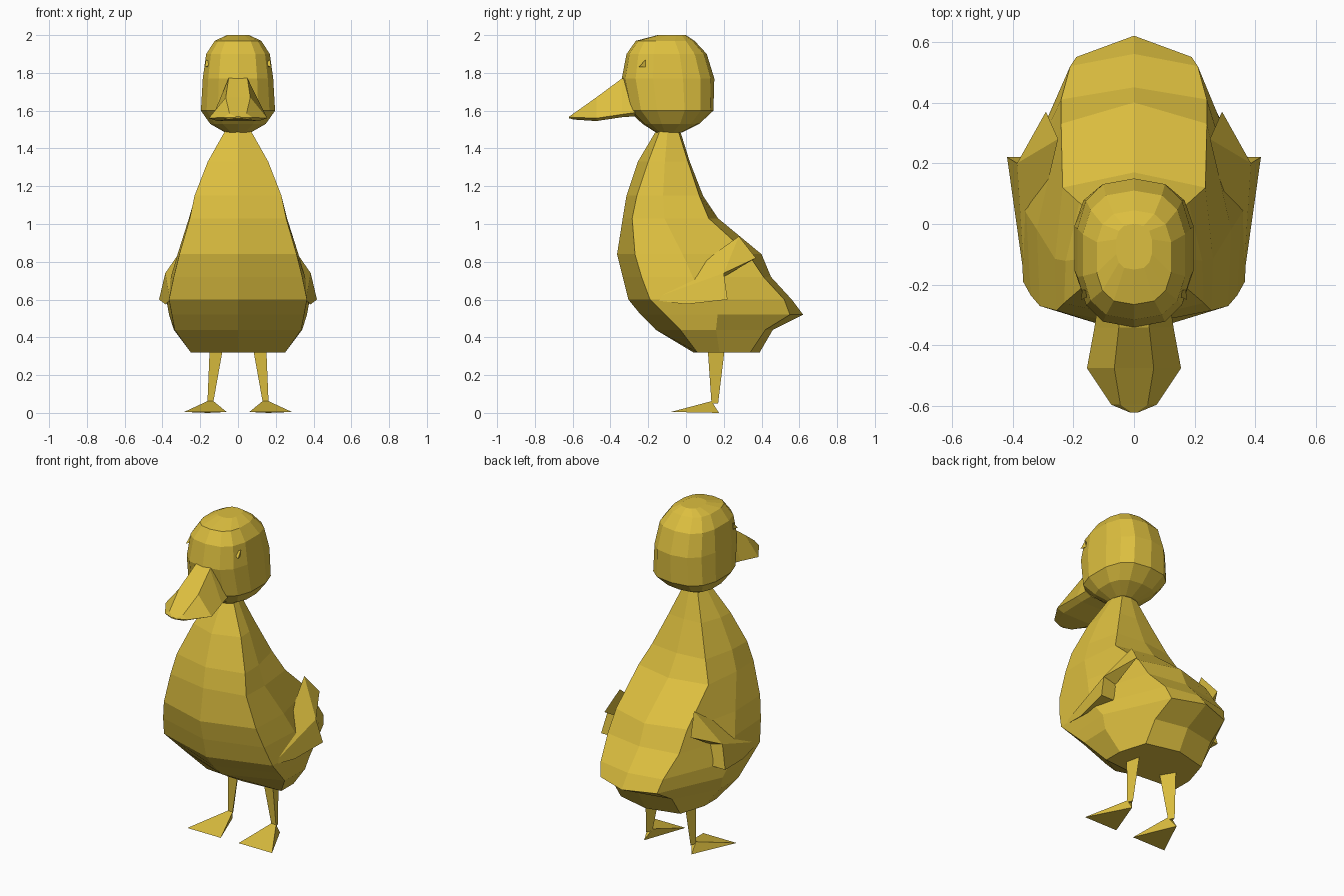
import bpy, bmesh, math

mat = bpy.data.materials.new("yellow_plumage")
mat.diffuse_color = (0.72, 0.52, 0.05, 1)


def make(name, verts, faces):
    bm = bmesh.new()
    vs = [bm.verts.new(v) for v in verts]
    for f in faces:
        bm.faces.new([vs[i] for i in f])
    bmesh.ops.remove_doubles(bm, verts=bm.verts, dist=1e-4)
    bmesh.ops.recalc_face_normals(bm, faces=bm.faces)
    me = bpy.data.meshes.new(name)
    bm.to_mesh(me)
    bm.free()
    me.materials.append(mat)
    ob = bpy.data.objects.new(name, me)
    bpy.context.collection.objects.link(ob)
    return ob


def loft(name, rings):
    n = len(rings[0])
    verts = [v for r in rings for v in r]
    faces = [(k * n + i, k * n + (i + 1) % n, (k + 1) * n + (i + 1) % n, (k + 1) * n + i)
             for k in range(len(rings) - 1) for i in range(n)]
    faces += [tuple(range(n)), tuple(range(len(verts) - n, len(verts)))]
    return make(name, verts, faces)


def pair(name, verts, faces):
    for side, s in (("right", 1), ("left", -1)):
        make(side + "_" + name, [(s * x, y, z) for x, y, z in verts], faces)


# body with tail: z, front y, ridge x, ridge y, side x, back corner x, back corner y, back y
body = [(1.49, -.16, .07, -.14, .07, .05, -.04, -.03),
        (1.33, -.255, .16, -.20, .155, .11, .01, .02),
        (1.15, -.315, .23, -.26, .225, .18, .07, .09),
        (1.03, -.335, .255, -.285, .26, .235, .12, .17),
        (.84, -.365, .31, -.27, .32, .24, .33, .40),
        (.72, -.335, .34, -.235, .355, .24, .41, .45),
        (.60, -.305, .365, -.19, .38, .21, .52, .56),
        (.52, -.24, .35, -.11, .365, .19, .55, .62),
        (.44, -.16, .335, -.03, .34, .20, .42, .46),
        (.32, .04, .25, .06, .25, .20, .34, .39)]


def body_ring(z, yf, rx, ry, sx, bx, by, yb):
    half = [(rx, ry), (sx, ry + .42 * (by - ry)), (bx, by)]
    ring = [(0, yf)] + half + [(0, yb)] + [(-x, y) for x, y in reversed(half)]
    return [(x, y, z) for x, y in ring]


loft("body", [body_ring(*r) for r in body])

# head: z, front y, back y, half width
head = [(1.485, -.16, -.02, .07), (1.53, -.23, .07, .15), (1.60, -.305, .145, .20),
        (1.77, -.34, .15, .19), (1.90, -.315, .11, .172), (1.97, -.265, .045, .125),
        (2.0, -.15, 0, .06)]


def head_ring(z, yf, yb, w, n=14):
    pts = []
    for i in range(n):
        a = 2 * math.pi * i / n
        s, c = math.sin(a), math.cos(a)
        x = math.copysign(abs(s) ** .75, s) * w
        y = (yf + yb) / 2 + math.copysign(abs(c) ** .75, c) * (yb - yf) / 2
        pts.append((x, y, z))
    return pts


loft("head", [head_ring(*r) for r in head])

# bill: y, top half width, top z, edge half width, edge z, bottom z
bill = [(-.27, .05, 1.79, .12, 1.59, 1.57), (-.34, .05, 1.77, .13, 1.58, 1.565),
        (-.475, .065, 1.67, .155, 1.56, 1.545), (-.595, .045, 1.585, .075, 1.565, 1.553),
        (-.62, .01, 1.568, .015, 1.565, 1.56)]
loft("bill", [[(-a, y, t), (a, y, t), (w, y, e), (w * .7, y, b), (-w * .7, y, b), (-w, y, e)]
              for y, a, t, w, e, b in bill])

# eyes
pair("eye", [(.175, -.25, 1.83), (.17, -.215, 1.87), (.165, -.215, 1.83), (.13, -.23, 1.85)],
     [(0, 1, 2), (0, 1, 3), (1, 2, 3), (0, 2, 3)])

# wings
pair("wing",
     [(.36, -.19, .60), (.25, .28, .935), (.29, .37, .82), (.385, .20, .74),
      (.418, .22, .60), (.33, .22, .60), (.30, .20, .72), (.385, .0, .575)],
     [(0, 1, 3), (1, 2, 3), (0, 3, 4, 7), (7, 4, 5), (0, 7, 5), (3, 2, 6),
      (3, 6, 5, 4), (0, 5, 6, 1), (1, 6, 2)])

# legs
pair("leg",
     [(.08, .12, .34), (.15, .115, .34), (.13, .205, .34),
      (.132, .135, .05), (.162, .135, .05), (.15, .17, .05)],
     [(0, 1, 2), (3, 4, 5), (0, 1, 4, 3), (1, 2, 5, 4), (2, 0, 3, 5)])

# webbed feet
pair("foot",
     [(.06, -.08, .005), (.285, -.08, .005), (.16, .175, 0), (.13, .135, .062), (.162, .135, .062)],
     [(0, 1, 2), (0, 1, 4, 3), (1, 2, 4), (0, 2, 3), (2, 3, 4)])
